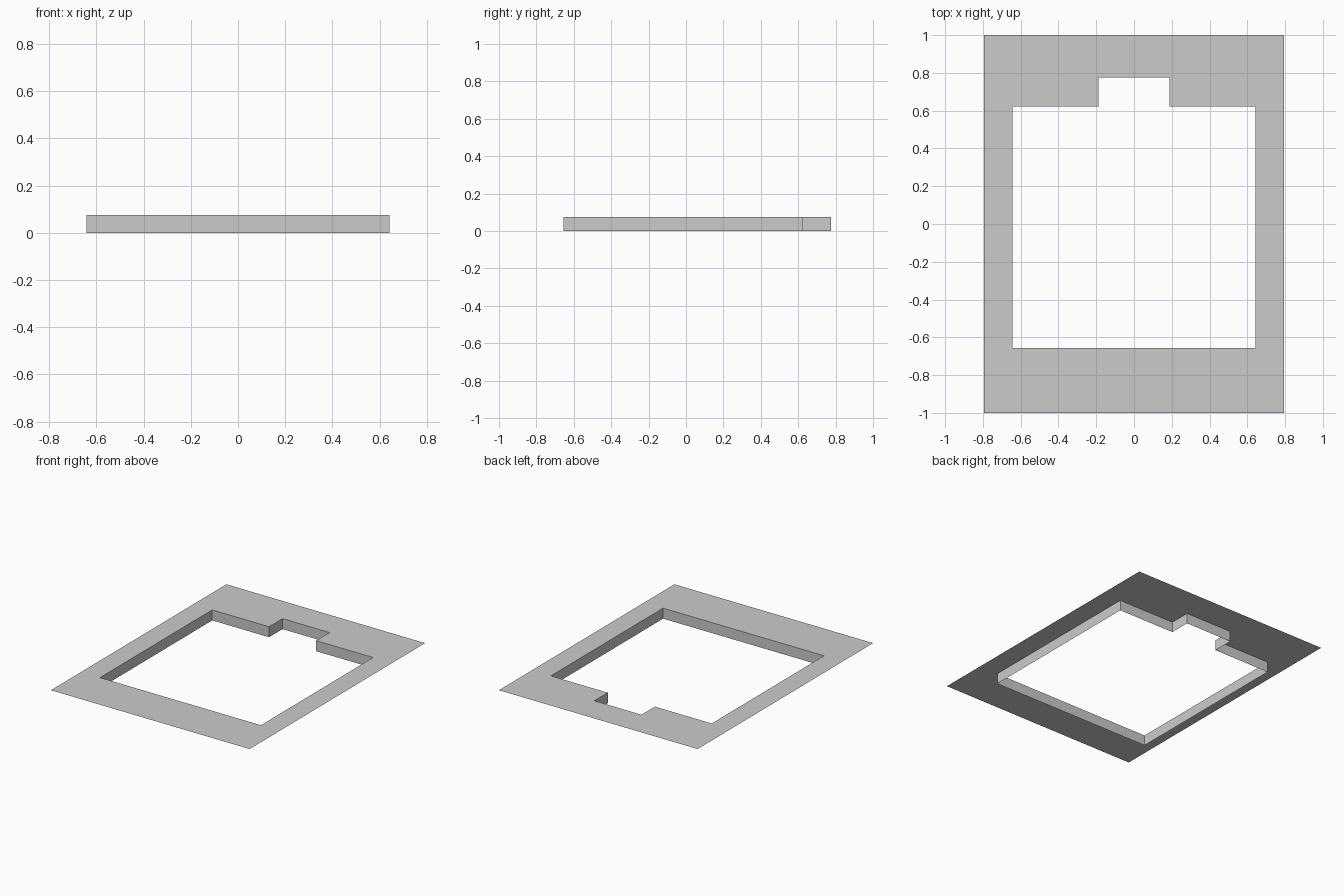
import bpy
import bmesh

if "Cube" in bpy.data.objects:
    bpy.data.objects.remove(bpy.data.objects["Cube"])

W, D, H = 0.793, 1.0, 0.076         # outer half width, half depth, wall height
IX, FRONT, BACK = 0.642, -0.656, 0.623   # inner opening
NX, NOTCH = 0.188, 0.776            # notch half width and back edge
MID = 0.695                         # split on the notch's right side

grey = bpy.data.materials.new("light_grey")
grey.diffuse_color = (0.6, 0.6, 0.6, 1)
grey.use_nodes = True
grey.node_tree.nodes["Principled BSDF"].inputs["Base Color"].default_value = grey.diffuse_color


def make_object(name, quads):
    """Build one mesh object from quads, sharing coincident points."""
    bm = bmesh.new()
    for quad in quads:
        bm.faces.new([bm.verts.new(p) for p in quad])
    bmesh.ops.remove_doubles(bm, verts=bm.verts, dist=1e-5)
    mesh = bpy.data.meshes.new(name)
    bm.to_mesh(mesh)
    bm.free()
    mesh.materials.append(grey)
    obj = bpy.data.objects.new(name, mesh)
    bpy.context.collection.objects.link(obj)
    return obj


# Flat sheet on top: grid cells, leaving out the opening and its notch
xs = [-W, -IX, -NX, NX, IX, W]
ys = [-D, FRONT, BACK, NOTCH, D]
cells = []
for x0, x1 in zip(xs, xs[1:]):
    for y0, y1 in zip(ys, ys[1:]):
        cx, cy = (x0 + x1) / 2, (y0 + y1) / 2
        in_opening = abs(cx) < IX and FRONT < cy < BACK
        in_notch = abs(cx) < NX and BACK < cy < NOTCH
        if not (in_opening or in_notch):
            cells.append([(x0, y0, H), (x1, y0, H), (x1, y1, H), (x0, y1, H)])
make_object("flat_frame", cells)

# Thin walls hanging from the opening's edge, counterclockwise;
# the walls from the notch's middle to the back left face inward
path = [(-IX, FRONT), (IX, FRONT), (IX, BACK), (NX, BACK), (NX, MID),
        (NX, NOTCH), (-NX, NOTCH), (-NX, BACK), (-IX, BACK)]
walls = []
for i, (a, b) in enumerate(zip(path, path[1:] + path[:1])):
    if 4 <= i <= 7:
        a, b = b, a
    walls.append([(*a, 0), (*b, 0), (*b, H), (*a, H)])
make_object("opening_wall", walls)
